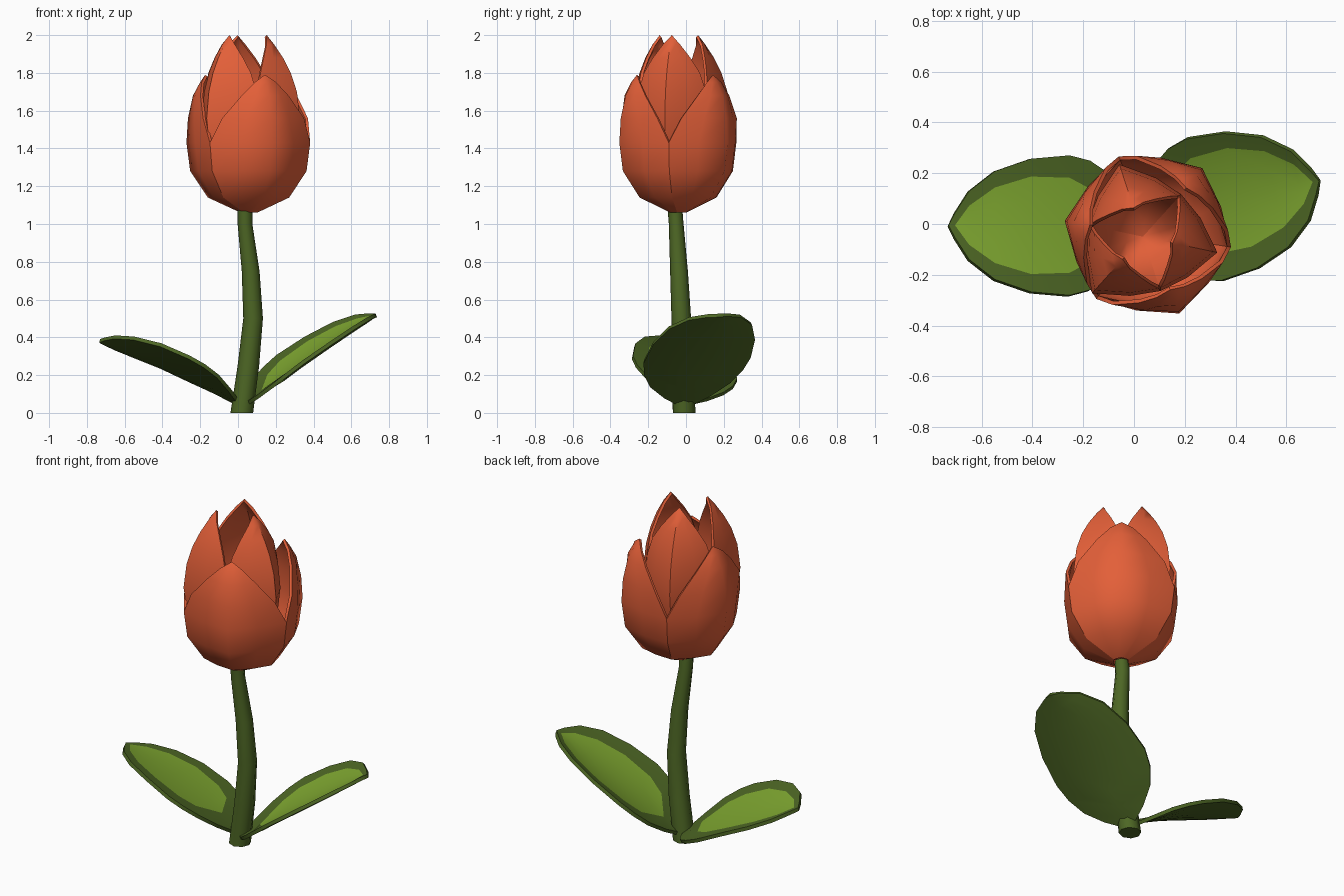
import bpy, bmesh, math
from mathutils import Vector

cube = bpy.data.objects.get("Cube")
if cube:
    bpy.data.objects.remove(cube)


def material(name, rgb):
    m = bpy.data.materials.new(name)
    m.use_nodes = True
    m.diffuse_color = (*rgb, 1)
    m.node_tree.nodes["Principled BSDF"].inputs["Base Color"].default_value = (*rgb, 1)
    return m


coral = material("coral_petal", (0.77, 0.115, 0.04))
light_green = material("light_green", (0.21, 0.385, 0.03))
dark_green = material("dark_green", (0.075, 0.135, 0.018))


def sheet(name, rows, mats, rule=None, thickness=0, caps=False):
    """Skin a grid of points into a smooth surface, optionally thickened inward."""
    bm = bmesh.new()
    grid = [[bm.verts.new(p) for p in row] for row in rows]
    for low, high in zip(grid, grid[1:]):
        for c in range(len(low) - 1):
            f = bm.faces.new((low[c], low[c + 1], high[c + 1], high[c]))
            f.smooth = True
            f.material_index = rule(c) if rule else 0
    bmesh.ops.remove_doubles(bm, verts=bm.verts[:], dist=0.0005)
    if caps:
        bmesh.ops.holes_fill(bm, edges=bm.edges[:], sides=0)
        bmesh.ops.recalc_face_normals(bm, faces=bm.faces[:])
    mesh = bpy.data.meshes.new(name)
    bm.to_mesh(mesh)
    bm.free()
    for m in mats:
        mesh.materials.append(m)
    obj = bpy.data.objects.new(name, mesh)
    bpy.context.collection.objects.link(obj)
    if thickness:
        solid = obj.modifiers.new("thickness", "SOLIDIFY")
        solid.thickness = thickness
        solid.offset = -1
        solid.material_offset = solid.material_offset_rim = len(mats) - 1
    split = obj.modifiers.new("sharp_edges", "EDGE_SPLIT")
    split.split_angle = math.radians(50)


# Stem: gently bowed and tapering upward (x, y, z, radius)
stem_path = [(0.02, -0.01, 0, 0.06), (0.055, -0.015, 0.25, 0.057),
             (0.08, -0.025, 0.5, 0.052), (0.067, -0.037, 0.75, 0.047),
             (0.037, -0.052, 1.0, 0.039), (0.037, -0.058, 1.075, 0.039)]
sides = 8
rings = []
for x, y, z, r in stem_path:
    angles = [2 * math.pi * (i % sides) / sides for i in range(sides + 1)]
    rings.append([(x + r * math.cos(a), y + r * math.sin(a), z) for a in angles])
sheet("stem", rings, [dark_green], caps=True)

# Leaves: shallow ovals with a light centre inside a dark rim
# (distance along, half width, half width of the light centre)
leaf_shape = [(0, 0.04, 0), (0.04, 0.125, 0), (0.1, 0.215, 0), (0.17, 0.265, 0.15),
              (0.25, 0.287, 0.195), (0.4, 0.273, 0.2), (0.54, 0.222, 0.155),
              (0.64, 0.14, 0.08), (0.695, 0.05, 0), (0.72, 0, 0)]


def leaf(name, base, heading, heights, cup, roll, stretch=1, widen=1, shift=0):
    a = math.radians(heading)
    forward = Vector((math.cos(a), math.sin(a), 0))
    across = Vector((math.sin(a), -math.cos(a), 0))
    rows = []
    for (d, w, inner), z in zip(leaf_shape, heights):
        w, inner = w * widen, inner * widen
        centre = [shift * w + inner * t for t in (-1, -0.5, 0, 0.5, 1)]
        row = []
        for s in (-w, *centre, w):
            lift = roll * s + (cup * s * s / w if w else 0)
            row.append(Vector(base) + forward * d * stretch + across * s
                       + Vector((0, 0, z + lift)))
        rows.append(row)
    sheet(name, rows, [light_green, dark_green],
          rule=lambda c: 0 if 0 < c < 5 else 1, thickness=0.02)


leaf("left_leaf", (0.03, -0.005, 0), 14,
     [0.05, 0.075, 0.12, 0.175, 0.235, 0.335, 0.425, 0.485, 0.515, 0.525],
     cup=0.2, roll=-0.05, shift=-0.05)
leaf("right_leaf", (0.0, -0.005, 0), 180,
     [0.065, 0.095, 0.14, 0.18, 0.22, 0.29, 0.34, 0.37, 0.385, 0.39],
     cup=0.08, roll=-0.22, stretch=1.015, widen=0.96)

# Petals: three broad outer ones around three narrower, pinched inner ones
# (height, radius, half angle in degrees)
outer = [(1.06, 0.045, 60), (1.14, 0.22, 60), (1.28, 0.315, 60), (1.43, 0.335, 60),
         (1.56, 0.327, 48), (1.68, 0.3, 29), (1.75, 0.262, 14), (1.79, 0.235, 0)]
inner = [(1.085, 0, 60), (1.12, 0.1, 60), (1.22, 0.2, 60), (1.38, 0.275, 60),
         (1.56, 0.3, 60), (1.7, 0.283, 59), (1.8, 0.25, 52), (1.88, 0.208, 39),
         (1.95, 0.16, 20), (2.0, 0.12, 0)]


def petal(name, centre, heading, shape, pinch):
    rows = []
    for z, r, half in shape:
        row = []
        for s in (-1, -0.5, 0, 0.5, 1):
            turn = math.radians(half * s)
            a = math.radians(heading) + turn
            # softly six-sided, with the side edges drawn toward the middle
            rr = r * (1 - 0.08 * math.sin(3 * turn) ** 2 - pinch * abs(half * s) / 60)
            row.append(Vector(centre) + Vector((rr * math.cos(a), rr * math.sin(a), z)))
        rows.append(row)
    sheet(name, rows, [coral], thickness=0.015)


for i, side in enumerate(("front", "back_left", "right")):
    petal("outer_petal_" + side, (0.058, -0.04, 0), -69 + 120 * i, outer, 0.02)
for i, side in enumerate(("left", "back", "front_right")):
    petal("inner_petal_" + side, (0.035, -0.05, 0), -12 + 120 * i, inner, 0.25)
